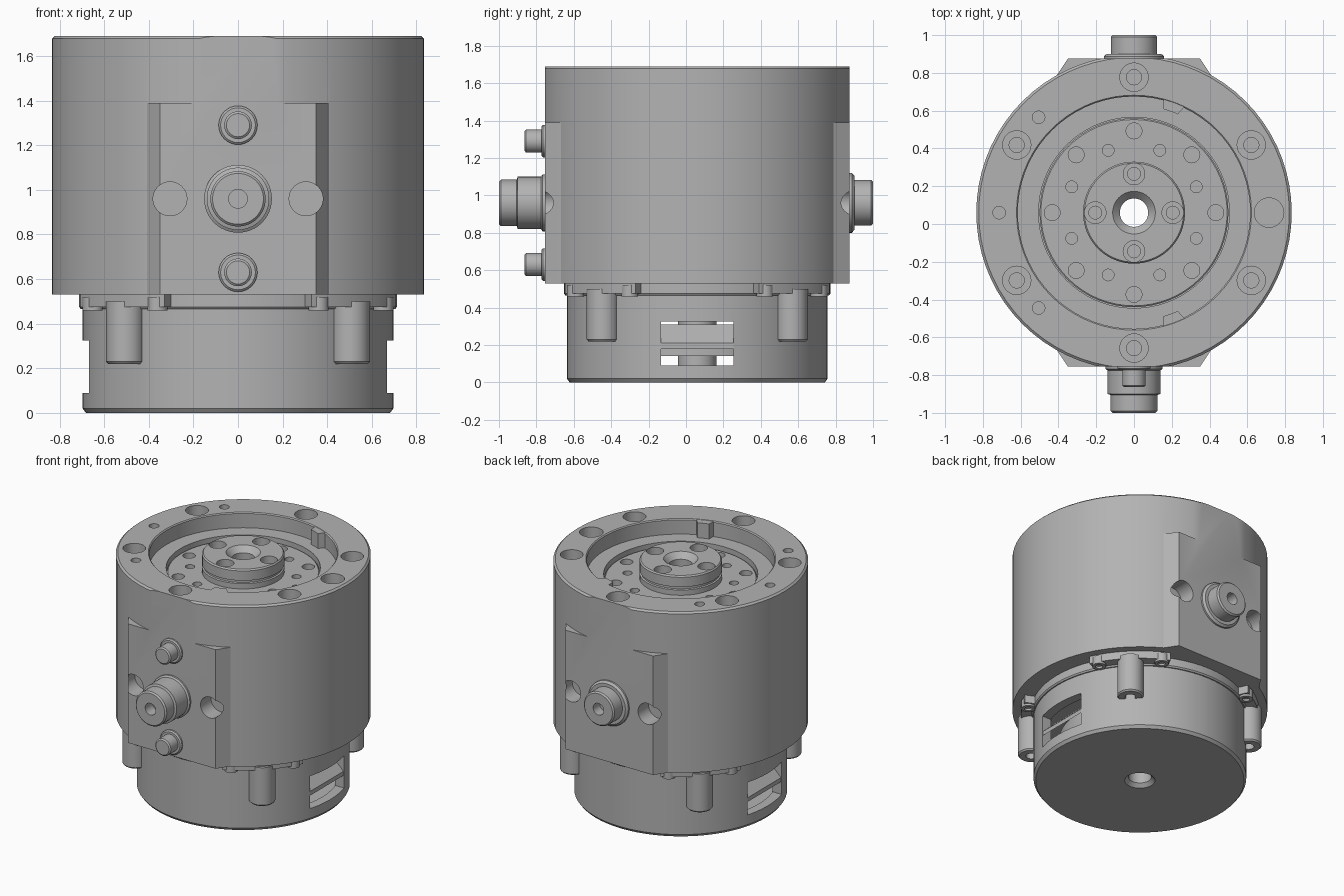
import bpy, bmesh
from math import sin, cos, pi, radians
from mathutils import Matrix, Vector

if "Cube" in bpy.data.objects:
    bpy.data.objects.remove(bpy.data.objects["Cube"])

CY = 0.06   # the main axis sits slightly behind the origin
GREY = (0.45, 0.45, 0.45, 1)
metal = bpy.data.materials.new("grey_metal")
metal.use_nodes = True
metal.diffuse_color = GREY
next(n for n in metal.node_tree.nodes if n.type == 'BSDF_PRINCIPLED').inputs["Base Color"].default_value = GREY


def finish(name, bm):
    bmesh.ops.remove_doubles(bm, verts=bm.verts, dist=1e-5)
    bmesh.ops.recalc_face_normals(bm, faces=bm.faces)
    mesh = bpy.data.meshes.new(name)
    bm.to_mesh(mesh)
    bm.free()
    mesh.materials.append(metal)
    ob = bpy.data.objects.new(name, mesh)
    bpy.context.collection.objects.link(ob)
    return ob


def at(radius=0, angle=0):
    a = radians(angle)
    return Matrix.Translation((radius * cos(a), CY + radius * sin(a), 0))


def facing(x, y, z, side):
    # turns a lathe axis towards the front (-1) or the back (+1)
    return Matrix.Translation((x, y, z)) @ Matrix.Rotation(-side * pi / 2, 4, 'X')


def lathe(name, profile, places, segs=64):
    """Closed (radius, height) profile spun about its axis at each place."""
    bm = bmesh.new()
    n = len(profile)
    for place in places:
        rings = [[bm.verts.new(place @ Vector((r * cos(2 * pi * s / segs), r * sin(2 * pi * s / segs), z)))
                  for r, z in profile] for s in range(segs)]
        for s in range(segs):
            a, b = rings[s], rings[(s + 1) % segs]
            for i in range(n):
                j = (i + 1) % n
                ri, rj = profile[i][0], profile[j][0]
                if ri == 0 and rj == 0:
                    continue
                if ri == 0:
                    bm.faces.new((a[i], a[j], b[j]))
                elif rj == 0:
                    bm.faces.new((a[i], a[j], b[i]))
                else:
                    bm.faces.new((a[i], a[j], b[j], b[i]))
    return finish(name, bm)


def prisms(name, outlines, offset):
    """Each outline (a list of points) is extruded by the offset."""
    bm = bmesh.new()
    for pts in outlines:
        low = [bm.verts.new(p) for p in pts]
        high = [bm.verts.new(Vector(p) + Vector(offset)) for p in pts]
        bm.faces.new(low)
        bm.faces.new(high)
        for i in range(len(pts)):
            j = (i + 1) % len(pts)
            bm.faces.new((low[i], low[j], high[j], high[i]))
    return finish(name, bm)


def sector(r0, r1, a0, a1, z, steps=10):
    angles = [radians(a0 + (a1 - a0) * i / steps) for i in range(steps + 1)]
    return ([(r1 * cos(a), CY + r1 * sin(a), z) for a in angles]
            + [(r0 * cos(a), CY + r0 * sin(a), z) for a in reversed(angles)])


def boolean(target, tool, op='DIFFERENCE'):
    tool.hide_render = True
    mod = target.modifiers.new("cut", 'BOOLEAN')
    mod.operation, mod.object, mod.solver = op, tool, 'EXACT'
    bpy.context.view_layer.objects.active = target
    bpy.ops.object.modifier_apply(modifier=mod.name)
    bpy.data.objects.remove(tool)


def hole(r, depth, top, bore=None, step=0):
    # cutter profile, optionally with a narrower bore below a step
    pts = [(0, top - depth), (bore or r, top - depth)]
    if bore:
        pts += [(bore, top - step), (r, top - step)]
    return pts + [(r, top + 0.05), (0, top + 0.05)]


TOP, LOW, FLAT = 1.69, 0.53, 0.815

# Upper housing with front and back mounting pads
housing = lathe("housing", [(0.505, LOW), (0.835, LOW), (0.835, 1.678), (0.822, TOP),
                            (0.622, TOP), (0.615, 1.683), (0.615, 1.58), (0.505, 1.58)], [at()], 72)
half = [(0.41, 0.65), (0.41, 0.725), (0.397, 0.745), (0.35, FLAT), (0.34, 0.83)]
outline = half + [(-x, y) for x, y in reversed(half)]
pads = prisms("pads", [[(x, CY + s * y, LOW) for x, y in outline] for s in (-1, 1)], (0, 0, 1.39 - LOW))
boolean(housing, pads, 'UNION')
slab = prisms("slab", [[(-1, CY - FLAT, 0), (1, CY - FLAT, 0), (1, CY + FLAT, 0), (-1, CY + FLAT, 0)]], (0, 0, 2))
boolean(housing, slab, 'INTERSECT')

# Holes in the housing rim and pads
boolean(housing, lathe("bolt_cut", hole(0.075, 0.25, TOP, 0.04, 0.12),
                       [at(0.717, a) for a in range(30, 390, 60)], 32))
boolean(housing, lathe("pin_cut", hole(0.033, 0.1, TOP), [at(0.714, a) for a in (135, 180, 225)], 24))
boolean(housing, lathe("port_cut", hole(0.078, 0.15, TOP), [at(0.715, 0)], 32))
boolean(housing, lathe("side_cut", hole(0.076, 0.12, 0),
                       [facing(x, CY + s * FLAT, 0.96, s) for x in (-0.305, 0.305) for s in (-1, 1)], 32))

# Two stops protruding into the recess
prisms("recess_stops", [[(x, CY + s * (y - CY), z) for x, y, z in
                         sector(0.57, 0.64, 64, 76, 1.57, 6)[:7] +
                         [(p[0], p[1], 1.57) for p in sector(0.57, 0.6, 66, 74, 1.57, 6)[7:]]]
                        for s in (-1, 1)], (0, 0, 0.118))

# Output disc with two rings of holes
disc = lathe("output_disc", [(0.09, 1.4), (0.5, 1.4), (0.5, 1.545), (0.493, 1.55), (0.09, 1.55)], [at()])
boolean(disc, lathe("disc_cut", hole(0.042, 0.08, 1.55), [at(0.433, a) for a in range(0, 360, 45)], 24))
boolean(disc, lathe("disc_small_cut", hole(0.031, 0.06, 1.55),
                    [at(0.357, a + 22.5) for a in range(0, 360, 45)], 24))

# Central hub with grooves and counterbored holes
hub = lathe("hub", [(0.075, 1.5), (0.27, 1.5), (0.27, 1.588), (0.26, 1.592), (0.26, 1.606), (0.27, 1.61),
                    (0.27, 1.68), (0.262, TOP), (0.113, TOP), (0.075, 1.65)], [at()])
boolean(hub, lathe("hub_cut", hole(0.057, 0.15, TOP, 0.034, 0.06),
                   [at(0.205, a) for a in range(0, 360, 90)], 32))

# Hollow base, shaft and rotor seen through the side windows
base = lathe("base", [(0.1, 0), (0.682, 0), (0.697, 0.02), (0.697, 0.47), (0.09, 0.47), (0.09, 0.33),
                      (0.63, 0.33), (0.63, 0.08), (0.075, 0.08), (0.075, 0.025)], [at()], 72)
W = 0.195
boolean(base, prisms("window_cut", [[(s * 0.45, CY - W, 0.09), (s * 0.9, CY - W, 0.09),
                                     (s * 0.9, CY + W, 0.09), (s * 0.45, CY + W, 0.09)]
                                    for s in (-1, 1)], (0, 0, 0.235)))
lathe("shaft", [(0.075, 0.06), (0.103, 0.06), (0.103, 1.52), (0.075, 1.52)], [at()], 48)
lathe("rotor", [(0.09, 0.14), (0.53, 0.14), (0.53, 0.31), (0.09, 0.31)], [at()], 48)
prisms("window_fins", [[(s * x, CY - W - 0.004, z) for x, z in
                        ((0.665, 0.18), (0.665, 0.21), (0.56, 0.31), (0.56, 0.28))]
                       for s in (-1, 1)], (0, 2 * W + 0.008, 0))

# Flange with four ears, each carrying a post and two bolt bosses
lathe("flange", [(0.1, 0.465), (0.705, 0.465), (0.712, 0.475), (0.712, 0.535), (0.1, 0.535)], [at()], 72)
corners = (45, 135, 225, 315)
prisms("flange_ears", [sector(0.66, 0.78, a - 20, a + 20, 0.475) for a in corners], (0, 0, 0.06))
lathe("corner_posts", [(0, 0.26), (0.035, 0.26), (0.035, 0.22), (0.077, 0.22), (0.086, 0.23),
                       (0.086, 0.5), (0, 0.5)], [at(0.715, a) for a in corners], 32)
lathe("ear_bosses", [(0, 0.49), (0.024, 0.49), (0.024, 0.46), (0.045, 0.46), (0.045, 0.52), (0, 0.52)],
      [at(0.745, a + d) for a in corners for d in (-16, 16)], 24)

# Front and back connectors, heights measured outwards from the pads
lathe("front_connector", [(0, -0.05), (0.152, -0.05), (0.152, 0.012), (0.14, 0.02), (0.14, 0.145),
                          (0.124, 0.15), (0.124, 0.235), (0.114, 0.245), (0.042, 0.245), (0.042, 0.16),
                          (0, 0.16)], [facing(0, CY - FLAT, 0.96, -1)], 48)
lathe("back_connector", [(0, -0.05), (0.16, -0.05), (0.16, 0.012), (0.145, 0.025), (0.122, 0.025),
                         (0.122, 0.115), (0.112, 0.125), (0.042, 0.125), (0.042, 0.05), (0, 0.05)],
      [facing(0, CY + FLAT, 0.96, 1)], 48)
lathe("small_connectors", [(0, -0.05), (0.087, -0.05), (0.087, 0.01), (0.078, 0.018), (0.062, 0.018),
                           (0.062, 0.1), (0.052, 0.108), (0, 0.108)],
      [facing(0, CY - FLAT, z, -1) for z in (0.63, 1.29)], 32)

# Smooth round walls, keep machined edges crisp
for ob in bpy.context.scene.objects:
    if ob.type == 'MESH' and metal.name in ob.data.materials:
        bpy.ops.object.select_all(action='DESELECT')
        ob.select_set(True)
        bpy.context.view_layer.objects.active = ob
        bpy.ops.object.shade_smooth_by_angle(angle=radians(25))
